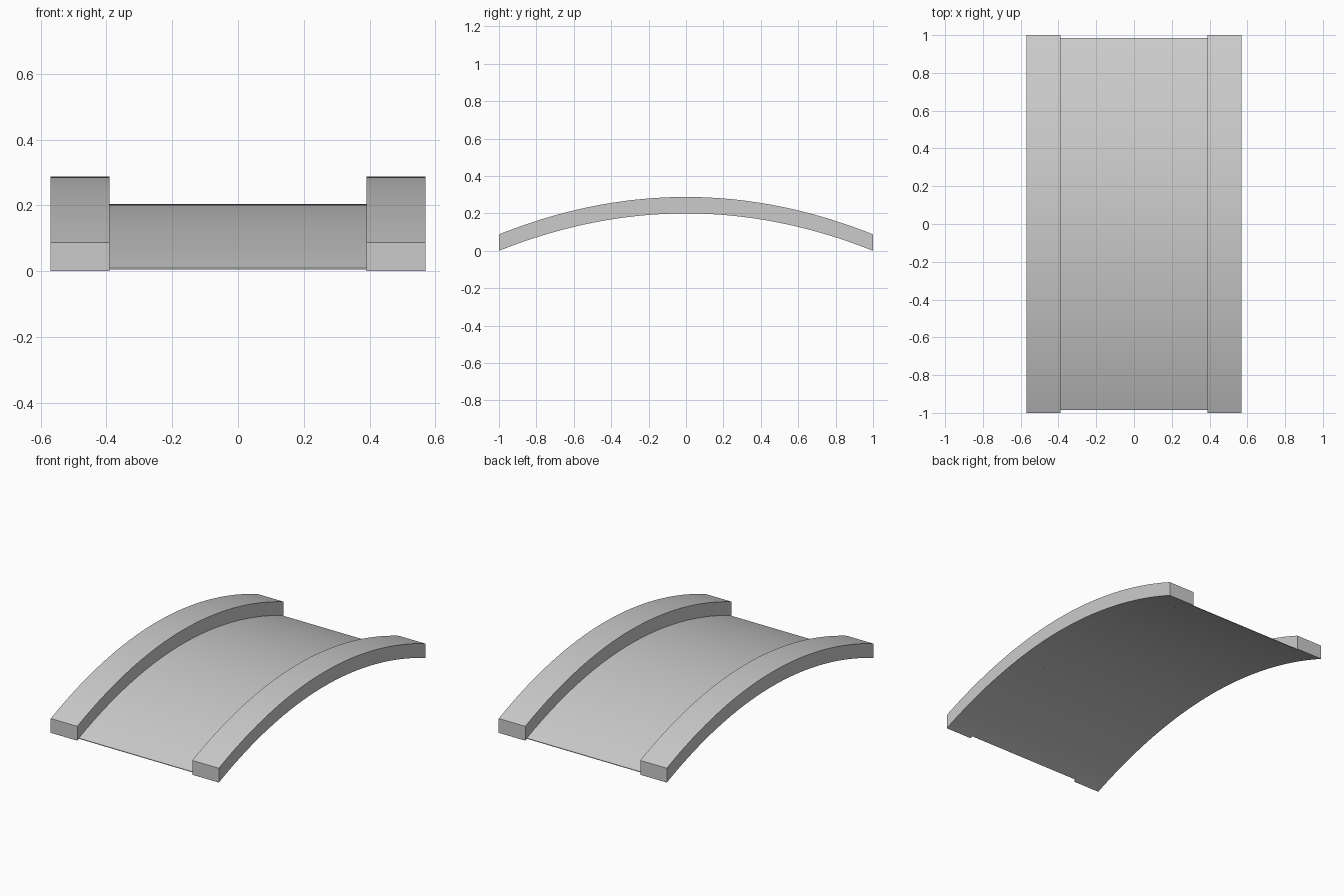
import bpy
import bmesh

cube = bpy.data.objects.get("Cube")
if cube:
    bpy.data.objects.remove(cube, do_unlink=True)

SEGMENTS = 48
RISE = 0.2


def make_material(name, rgb):
    mat = bpy.data.materials.new(name)
    mat.use_nodes = True
    colour = (*rgb, 1.0)
    mat.diffuse_color = colour
    mat.node_tree.nodes["Principled BSDF"].inputs["Base Color"].default_value = colour
    return mat


def arched_slab(name, x0, x1, half_length, base, thickness, mat):
    """Rectangular strip swept along a shallow parabolic arch."""
    bm = bmesh.new()
    rings = []
    for i in range(SEGMENTS + 1):
        y = half_length * (2 * i / SEGMENTS - 1)
        z = base + RISE * (1 - y * y)
        corners = ((x0, z), (x1, z), (x1, z + thickness), (x0, z + thickness))
        rings.append([bm.verts.new((x, y, h)) for x, h in corners])
    for a, b in zip(rings, rings[1:]):
        for k in range(4):
            n = (k + 1) % 4
            bm.faces.new((a[k], a[n], b[n], b[k]))
    bm.faces.new(rings[0])
    bm.faces.new(rings[-1])
    bmesh.ops.recalc_face_normals(bm, faces=bm.faces)
    mesh = bpy.data.meshes.new(name)
    bm.to_mesh(mesh)
    bm.free()
    mesh.materials.append(mat)
    obj = bpy.data.objects.new(name, mesh)
    bpy.context.collection.objects.link(obj)
    bpy.ops.object.select_all(action="DESELECT")
    obj.select_set(True)
    bpy.context.view_layer.objects.active = obj
    bpy.ops.object.shade_smooth_by_angle()
    return obj


stone = make_material("light_grey", (0.6, 0.6, 0.6))

# Side beams
arched_slab("left_beam", 0.39, 0.57, 1.0, 0.0, 0.088, stone)
arched_slab("right_beam", -0.57, -0.39, 1.0, 0.0, 0.088, stone)

# Thin walkway between the beams, level with their undersides
arched_slab("deck", -0.39, 0.39, 0.985, 0.0, 0.004, stone)
